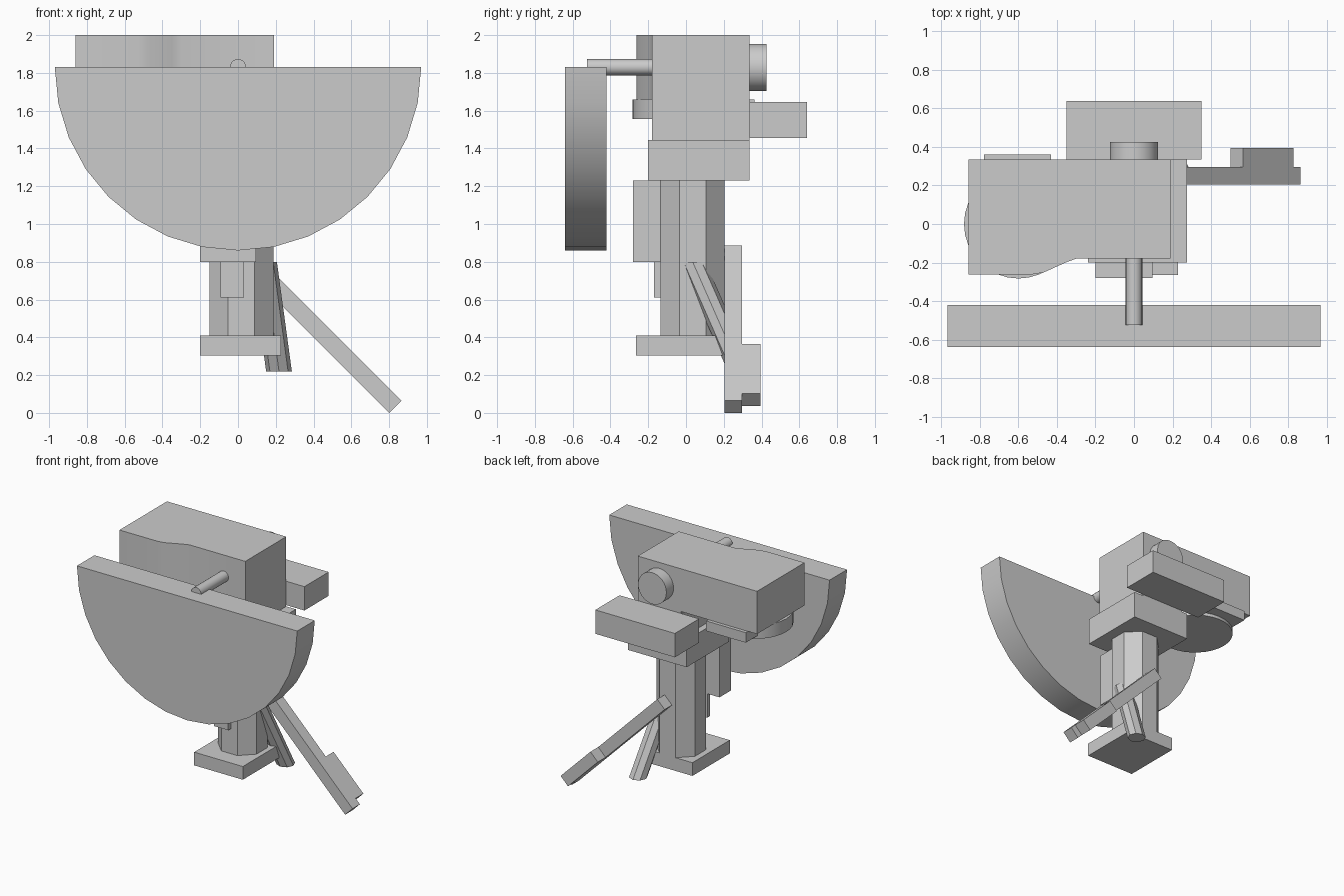
import bpy, math
from mathutils import Vector

cube = bpy.data.objects.get("Cube")
if cube:
    bpy.data.objects.remove(cube, do_unlink=True)

grey = bpy.data.materials.new("plain grey")
grey.use_nodes = True
colour = (0.6, 0.6, 0.6, 1)
grey.diffuse_color = colour
grey.node_tree.nodes["Principled BSDF"].inputs["Base Color"].default_value = colour


def loft(name, start, end, smooth=False):
    """Solid between two matching rings of points."""
    n = len(start)
    faces = [tuple(reversed(range(n))), tuple(range(n, 2 * n))]
    faces += [(i, (i + 1) % n, (i + 1) % n + n, i + n) for i in range(n)]
    mesh = bpy.data.meshes.new(name)
    mesh.from_pydata(list(start) + list(end), [], faces)
    mesh.materials.append(grey)
    obj = bpy.data.objects.new(name, mesh)
    bpy.context.collection.objects.link(obj)
    bpy.ops.object.select_all(action='DESELECT')
    obj.select_set(True)
    bpy.context.view_layer.objects.active = obj
    bpy.ops.object.mode_set(mode='EDIT')
    bpy.ops.mesh.select_all(action='SELECT')
    bpy.ops.mesh.normals_make_consistent(inside=False)
    bpy.ops.object.mode_set(mode='OBJECT')
    if smooth:
        bpy.ops.object.shade_smooth_by_angle(angle=math.radians(30))
    return obj


def upright(name, outline, z0, z1, smooth=False):
    return loft(name, [(x, y, z0) for x, y in outline],
                [(x, y, z1) for x, y in outline], smooth)


def frontal(name, outline, y0, y1, smooth=False):
    return loft(name, [(x, y0, z) for x, z in outline],
                [(x, y1, z) for x, z in outline], smooth)


def box(name, x, y, z):
    return upright(name, [(x[0], y[0]), (x[1], y[0]), (x[1], y[1]), (x[0], y[1])], *z)


def ring(cx, cy, r, n, turn=0.0):
    return [(cx + r * math.cos(math.tau * i / n + turn),
             cy + r * math.sin(math.tau * i / n + turn)) for i in range(n)]


def bar(name, a, b, width, y0, y1):
    """Flat bar running from a to b in the front plane."""
    a, b = Vector(a), Vector(b)
    side = (b - a).orthogonal().normalized() * width / 2
    return frontal(name, [a + side, b + side, b - side, a - side], y0, y1)


# Half-disc shield
R = 0.97
arc = [(R * math.cos(math.pi * i / 16), 1.83 - R * math.sin(math.pi * i / 16))
       for i in range(17)]
frontal("shield", arc, -0.64, -0.42, True)

# Housing with a swollen front on one end
upright("upper_housing", [(-0.86, 0.335), (-0.86, -0.262), (-0.53, -0.262),
                          (-0.47, -0.252), (-0.35, -0.198), (-0.30, -0.18),
                          (0.19, -0.18), (0.19, 0.335)], 1.66, 2.0, True)
box("lower_housing", (-0.19, 0.19), (-0.18, 0.335), (1.445, 1.66))
upright("drum", ring(-0.6, 0, 0.283, 32), 1.555, 1.66, True)
box("rear_plate", (-0.78, -0.43), (0.1, 0.362), (1.58, 1.66))
box("rear_box", (-0.35, 0.35), (0.335, 0.64), (1.455, 1.645))
frontal("barrel", ring(0, 1.83, 0.043, 20), -0.525, -0.18, True)
frontal("rear_cap", ring(0, 1.828, 0.125, 32), 0.33, 0.425, True)

# Column, its collar and base
box("collar", (-0.24, 0.275), (-0.2, 0.335), (1.23, 1.445))
octagon = ring(0.018, 0.035, 0.17 / math.cos(math.pi / 8), 8, math.pi / 8)
upright("column", octagon, 0.41, 1.23)
box("base", (-0.2, 0.228), (-0.265, 0.205), (0.305, 0.41))
box("front_block", (-0.2, 0.095), (-0.28, -0.135), (0.8, 1.23))
box("front_strip", (-0.093, 0.033), (-0.17, -0.135), (0.61, 1.23))

# Slanted strut and folded leg with its foot
loft("strut", [(x, y, 0.22) for x, y in ring(0.217, 0.29, 0.068, 8)],
     [(x, y, 0.8) for x, y in ring(0.138, 0.035, 0.068, 8)])
bar("leg", (0.0125, 0.8525), (0.8325, 0.0325), 0.092, 0.205, 0.297)
bar("leg_foot", (0.5325, 0.3325), (0.795, 0.07), 0.092, 0.297, 0.395)
